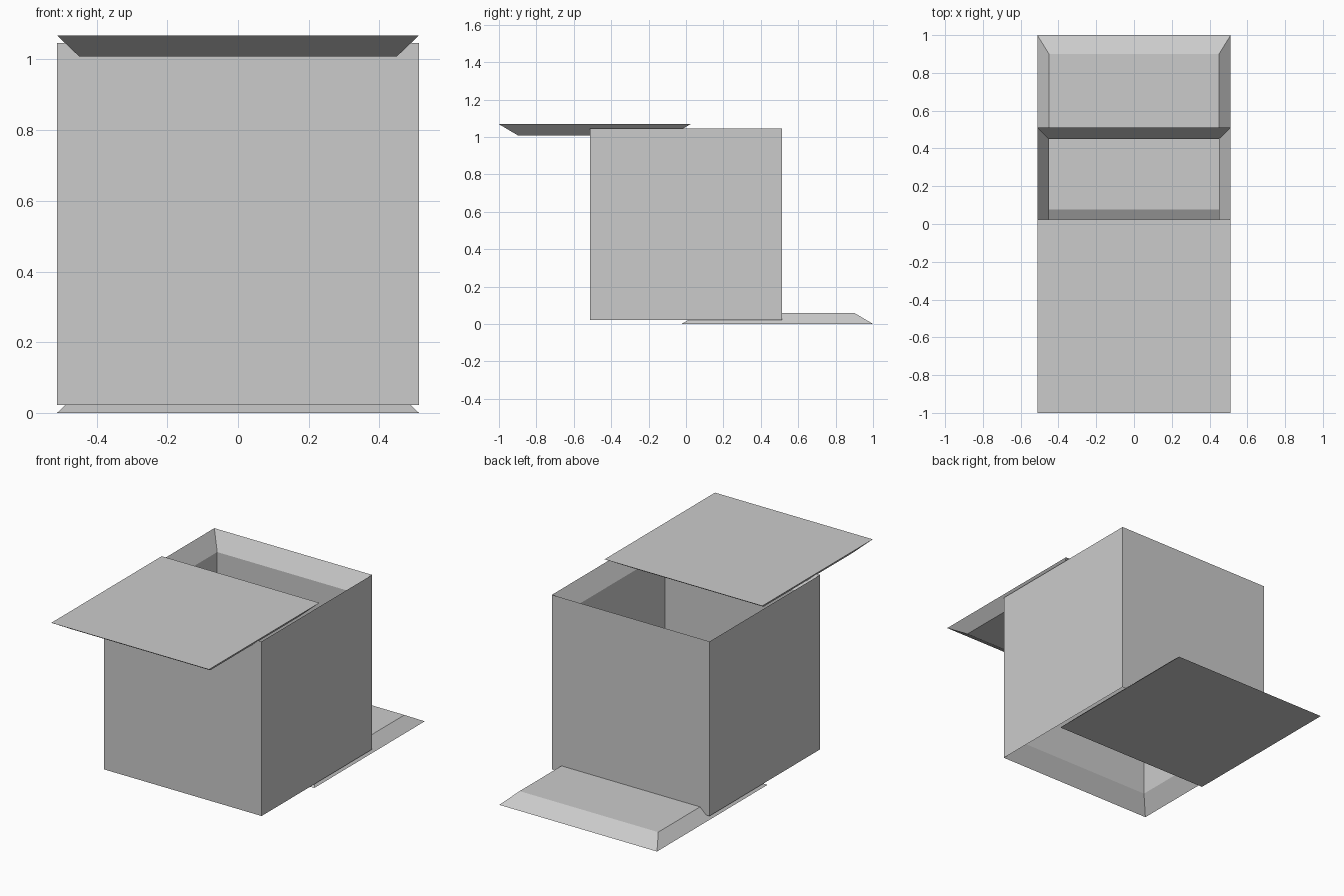
import bpy
import bmesh

cube = bpy.data.objects.get("Cube")
if cube:
    bpy.data.objects.remove(cube, do_unlink=True)

HALF = 0.512     # half of the outer width
INNER = 0.45     # half of the opening
LIFT = 0.022     # box floor height
TOP = 1.046      # box top height
SHIFT = 0.488    # how far each cover slides out

grey = bpy.data.materials.new("plain grey")
grey.use_nodes = True
color = (0.6, 0.6, 0.6, 1)
grey.diffuse_color = color
grey.node_tree.nodes["Principled BSDF"].inputs["Base Color"].default_value = color


def build(name, rings, tube=False):
    """Bridge rectangular rings (half x, half y, z); a tube closes on itself."""
    bm = bmesh.new()
    loops = [[bm.verts.new((sx * hx, sy * hy, z))
              for sx, sy in ((-1, -1), (1, -1), (1, 1), (-1, 1))]
             for hx, hy, z in rings]
    pairs = list(zip(loops, loops[1:]))
    if tube:
        pairs.append((loops[-1], loops[0]))
    else:
        bm.faces.new(loops[0])
        bm.faces.new(loops[-1])
    for a, b in pairs:
        for i in range(4):
            j = (i + 1) % 4
            bm.faces.new((a[i], a[j], b[j], b[i]))
    bmesh.ops.recalc_face_normals(bm, faces=bm.faces)
    mesh = bpy.data.meshes.new(name)
    bm.to_mesh(mesh)
    bm.free()
    mesh.materials.append(grey)
    obj = bpy.data.objects.new(name, mesh)
    bpy.context.collection.objects.link(obj)
    return obj


# Open box with rims bevelled towards the inside at both ends
build("box_walls", [(HALF, HALF, LIFT), (HALF, HALF, TOP),
                    (INNER, INNER, TOP - 0.1), (INNER, INNER, LIFT + 0.1)], tube=True)

# Matching bevelled covers: one slid forward on top, one slid back below
for name, y, z_wide, z_narrow in (("top_cover", -SHIFT, 1.068, 1.009),
                                  ("bottom_cover", SHIFT, 0, 0.059)):
    cover = build(name, [(HALF, HALF, z_wide), (INNER, HALF - 0.1, z_narrow)])
    cover.location.y = y
